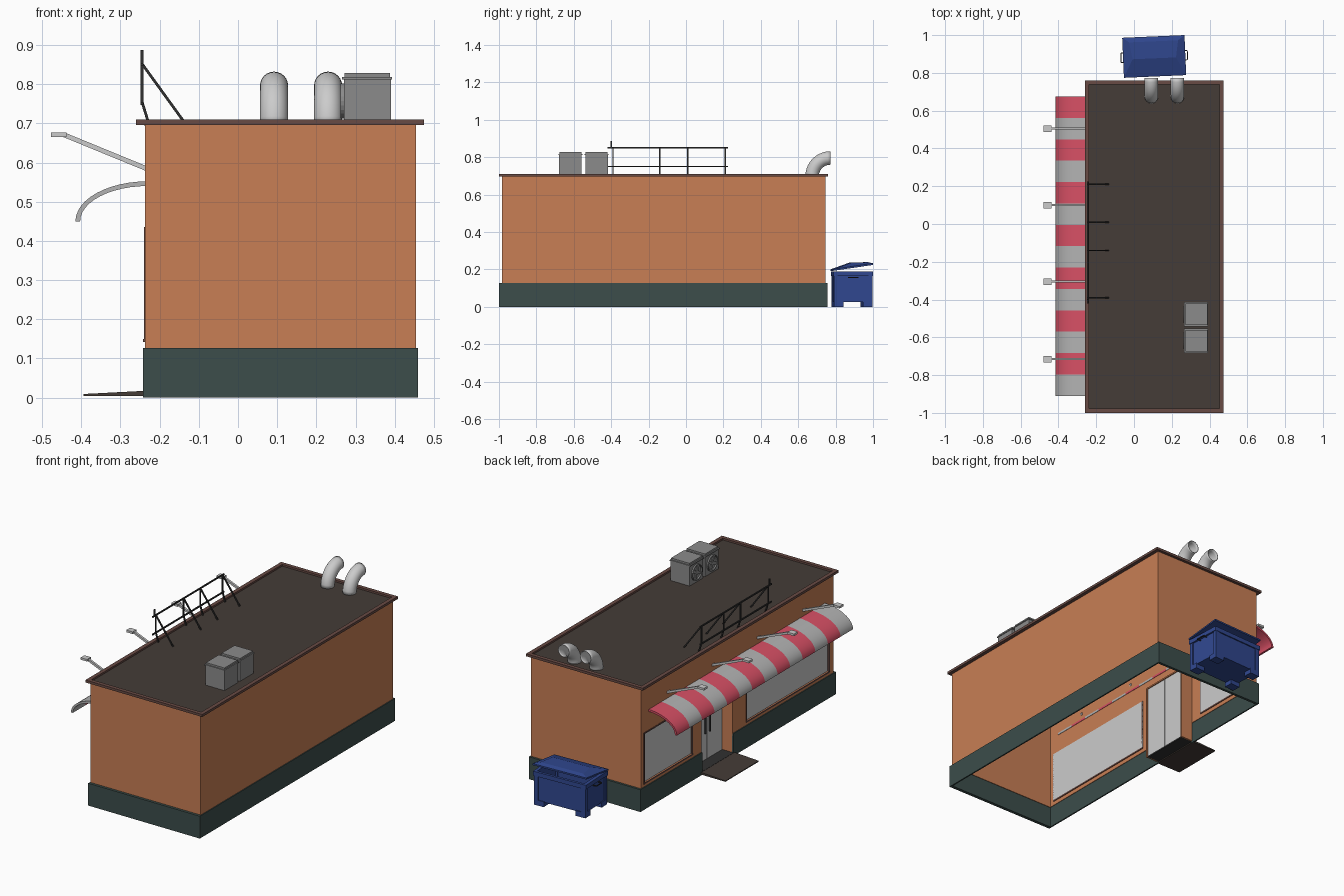
import bpy, bmesh, math
from mathutils import Matrix, Vector

if "Cube" in bpy.data.objects:
    bpy.data.objects.remove(bpy.data.objects["Cube"])


def mat(name, r, g, b):
    m = bpy.data.materials.new(name)
    m.diffuse_color = (r, g, b, 1)
    m.use_nodes = True
    m.node_tree.nodes["Principled BSDF"].inputs["Base Color"].default_value = m.diffuse_color
    return m


ORANGE = mat("wall_orange", .58, .21, .09)
GREEN = mat("plinth_green", .045, .075, .07)
ROOF = mat("roof_dark", .058, .045, .038)
BROWN = mat("trim_brown", .14, .07, .058)
RED = mat("canopy_red", .68, .08, .13)
BLUE = mat("bin_blue", .03, .065, .28)
DARK = mat("dark_metal", .03, .03, .03)
AC = mat("unit_grey", .26, .26, .26)


def finish(name, bm, m=None, smooth=False):
    bmesh.ops.recalc_face_normals(bm, faces=bm.faces)
    me = bpy.data.meshes.new(name)
    bm.to_mesh(me)
    bm.free()
    ob = bpy.data.objects.new(name, me)
    bpy.context.collection.objects.link(ob)
    if m:
        me.materials.append(m)
    if smooth:
        bpy.ops.object.select_all(action='DESELECT')
        ob.select_set(True)
        bpy.context.view_layer.objects.active = ob
        bpy.ops.object.shade_smooth_by_angle(angle=math.radians(40))
    return ob


def add_box(bm, x0, x1, y0, y1, z0, z1, M=Matrix()):
    T = Matrix.Translation(((x0 + x1) / 2, (y0 + y1) / 2, (z0 + z1) / 2))
    S = Matrix.Diagonal((x1 - x0, y1 - y0, z1 - z0, 1))
    bmesh.ops.create_cube(bm, size=1, matrix=M @ T @ S)


def boxes(name, items, m=None, M=Matrix()):
    bm = bmesh.new()
    for b in items:
        add_box(bm, *b, M)
    return finish(name, bm, m)


def bars(name, pairs, t, m=None):
    # square bars between pairs of points
    bm = bmesh.new()
    for a, b in pairs:
        a, b = Vector(a), Vector(b)
        R = (b - a).to_track_quat('Z', 'Y').to_matrix().to_4x4()
        add_box(bm, -t / 2, t / 2, -t / 2, t / 2, 0, (b - a).length, Matrix.Translation(a) @ R)
    return finish(name, bm, m)


# Walls: thin shell, shop side with window and door openings
XO, XI = -.238, -.232
W1, W2, DR = (.28, .72), (-.95, -.2), (-.08, .2)
WZ = (.15, .435)
front = [(XO, XI, a, b, .12, z) for a, b, z in
         [(W2[0], W2[1], WZ[0]), (W1[0], W1[1], WZ[0])]]
front += [(XO, XI, a, b, .12, WZ[1]) for a, b in
          [(-.985, W2[0]), (W2[1], DR[0]), (DR[1], W1[0]), (W1[1], .745)]]
front += [(XO, XI, -.985, .745, WZ[1], .7)]
boxes("walls", front + [(.449, .455, -.985, .745, .12, .7), (XO, .455, -.985, -.979, .12, .7),
                        (XO, .455, .739, .745, .12, .7)], ORANGE)

# Plinth, broken at the doorway
boxes("plinth", [(-.243, -.235, -1, DR[0], 0, .127), (-.243, -.235, DR[1], .757, 0, .127),
                 (.452, .46, -1, .757, 0, .127), (-.243, .46, -1, -.982, 0, .127),
                 (-.243, .46, .742, .757, 0, .127)], GREEN)

# Roof deck and raised edge
boxes("roof_deck", [(-.24, .455, -.98, .74, .694, .7)], ROOF)
boxes("roof_edge", [(-.26, -.238, -1, .76, .696, .71), (.453, .475, -1, .76, .696, .71),
                    (-.238, .453, -1, -.978, .696, .71), (-.238, .453, .738, .76, .696, .71)], BROWN)

# Windows with slim frames
for nm, (a, b) in (("back_window", W1), ("front_window", W2)):
    boxes(nm, [(-.231, -.228, a, b, *WZ)])
    boxes(nm + "_frame", [(-.242, -.228, a, b, WZ[0] - .008, WZ[0]), (-.24, -.228, a, b, WZ[1] - .008, WZ[1]),
                          (-.24, -.228, a, a + .007, *WZ), (-.24, -.228, b - .007, b, *WZ)], BROWN)

# Door alcove and double door
boxes("door_alcove", [(XO, -.16, DR[0] - .008, DR[0], 0.01, .44), (XO, -.16, DR[1], DR[1] + .008, 0.01, .44),
                      (XO, -.16, DR[0], DR[1], .432, .44)], ORANGE)
mid = (DR[0] + DR[1]) / 2
boxes("double_door", [(-.172, -.166, DR[0], mid - .002, .018, .432), (-.172, -.166, mid + .002, DR[1], .018, .432)])
bars("door_handles", [((-.18, mid + s * .02, .17), (-.18, mid + s * .02, .28)) for s in (-1, 1)], .007, DARK)
boxes("door_floor", [(-.243, -.166, DR[0], DR[1], .01, .018)], DARK)

# Entrance ramp
bm = bmesh.new()
pts = [(-.395, .004), (-.24, .004), (-.24, .017), (-.395, .009)]
f = bm.faces.new([bm.verts.new((x, DR[0] - .01, z)) for x, z in pts])
r = bmesh.ops.extrude_face_region(bm, geom=[f])
bmesh.ops.translate(bm, vec=(0, .3, 0), verts=[v for v in r['geom'] if isinstance(v, bmesh.types.BMVert)])
finish("entrance_ramp", bm, ROOF)

# Striped canopy: quarter-ellipse profile swept along the wall
N, STRIPES, Y0, STEP = 12, 14, .675, .1132
bm = bmesh.new()
rings = []
for i in range(STRIPES + 1):
    ring = []
    for off in (0, .012):
        seq = range(N + 1) if off == 0 else range(N, -1, -1)
        for k in seq:
            a = math.pi / 2 * k / N
            ring.append(bm.verts.new((-.23 - (.185 - off) * math.sin(a), Y0 - i * STEP,
                                      .45 + (.102 - off) * math.cos(a))))
    rings.append(ring)
for i in range(STRIPES):
    for k in range(len(ring)):
        j = (k + 1) % len(ring)
        f = bm.faces.new((rings[i][k], rings[i][j], rings[i + 1][j], rings[i + 1][k]))
        f.material_index = i % 2
for end in (rings[0], rings[-1]):
    for k in range(N):
        bm.faces.new((end[k], end[k + 1], end[-2 - k], end[-1 - k])).material_index = 0 if end is rings[0] else 1
canopy = finish("canopy", bm, RED, True)
canopy.data.materials.append(mat("canopy_grey", .45, .45, .45))

# Sign lamps on arms
for i, y in enumerate((.505, .1, -.305, -.715)):
    bars(f"lamp_arm_{i}", [((-.228, y, .582), (-.445, y, .671))], .012)
    boxes(f"lamp_head_{i}", [(-.478, -.438, y - .017, y + .017, .665, .677)])

# Roof sign frame
sx = -.245
rails = [((sx, -.42, z), (sx, .225, z)) for z in (.75, .85)]
rails.append(((sx, -.4, .85), (sx, -.4, .887)))
for y in (-.39, -.14, .01, .21):
    rails += [((-.135, y, .7), (sx, y, .852)), ((-.228, y, .7), (sx, y, .755)), ((sx, y, .75), (sx, y, .85))]
bars("roof_sign_frame", rails, .007, DARK)

# Air units: body, lid and fan facing the shop side
for i, y in enumerate((-.618, -.478)):
    boxes(f"air_unit_{i}", [(.27, .39, y - .06, y + .06, .7, .812), (.265, .393, y - .064, y + .064, .812, .818),
                            (.272, .388, y - .058, y + .058, .818, .828)], AC)
    bm = bmesh.new()
    M = Matrix.Translation((.268, y, .757)) @ Matrix.Rotation(math.pi / 2, 4, 'Y')
    bmesh.ops.create_cone(bm, cap_ends=False, segments=24, radius1=.045, radius2=.045, depth=.012, matrix=M)
    bmesh.ops.solidify(bm, geom=bm.faces[:], thickness=.005)
    bmesh.ops.create_cone(bm, cap_ends=True, segments=12, radius1=.012, radius2=.012, depth=.01, matrix=M)
    for k in range(4):
        B = M @ Matrix.Rotation(k * math.pi / 2 + .4, 4, 'Z')
        add_box(bm, 0, .042, -.008, .008, -.003, .001, B)
    finish(f"air_fan_{i}", bm, AC)

# Curved vent pipes, hollow at the mouth
for n, x in enumerate((.092, .23)):
    bm = bmesh.new()
    S, K, prev = 24, 10, None
    for k in range(K + 1):
        a = math.pi / 2 * k / K
        ring = []
        for s in range(S):
            t = 2 * math.pi * s / S
            d = .098 + .036 * math.cos(t)
            ring.append(bm.verts.new((x + .036 * math.sin(t), .772 - d * math.cos(a), .698 + d * math.sin(a))))
        if prev:
            for s in range(S):
                bm.faces.new((prev[s], prev[s - 1], ring[s - 1], ring[s]))
        prev = ring
    ob = finish(f"vent_pipe_{n}", bm, None, True)
    md = ob.modifiers.new("shell", 'SOLIDIFY')
    md.thickness = .003

# Waste bin: hollow tub, corner posts, feet, rim and handles, turned slightly
B = Matrix.Translation((.107, .887, 0)) @ Matrix.Rotation(math.radians(2.5), 4, 'Z')
X, Y = .152, .098
tub = [(-X, X, -Y, Y, .025, .033)]
for s in (-1, 1):
    x0, x1 = sorted((s * X, s * (X - .008)))
    y0, y1 = sorted((s * Y, s * (Y - .008)))
    tub += [(x0, x1, -Y, Y, .03, .19), (-X, X, y0, y1, .03, .19)]
    x0, x1 = sorted((s * (X - .004), s * (X + .01)))
    y0, y1 = sorted((s * (Y - .004), s * (Y + .007)))
    tub += [(x0, x1, -Y - .007, Y + .007, .165, .19), (-X - .01, X + .01, y0, y1, .165, .19)]
    for q in (-1, 1):
        x0, x1 = sorted((s * (X + .006), s * (X - .055)))
        y0, y1 = sorted((q * (Y + .005), q * (Y - .045)))
        tub.append((x0, x1, y0, y1, 0, .03))
        x0, x1 = sorted((s * (X + .006), s * (X - .02)))
        y0, y1 = sorted((q * (Y + .005), q * (Y - .015)))
        tub.append((x0, x1, y0, y1, .03, .165))
boxes("bin_tub", tub, BLUE, B)
hb = []
for s in (-1, 1):
    p = [B @ Vector((s * x, y, .158)) for x, y in ((X, -.025), (X + .024, -.025), (X + .024, .025), (X, .025))]
    hb += list(zip(p, p[1:]))
bars("bin_handles", hb, .005, DARK)

# Half-open bin lid with raised panel
bm = bmesh.new()
layers = [[(-.165, -.106, .193), (.165, -.106, .193), (.165, .106, .224), (-.165, .106, .224)],
          [(-.165, -.106, .201), (.165, -.106, .201), (.165, .106, .233), (-.165, .106, .233)],
          [(-.115, -.01, .236), (.115, -.01, .236), (.13, .08, .239), (-.13, .08, .239)]]
vs = [[bm.verts.new(B @ Vector(p)) for p in L] for L in layers]
bm.faces.new(vs[0])
bm.faces.new(vs[2])
for lo, hi in zip(vs, vs[1:]):
    for k in range(4):
        bm.faces.new((lo[k - 1], lo[k], hi[k], hi[k - 1]))
finish("bin_lid", bm, BLUE)
